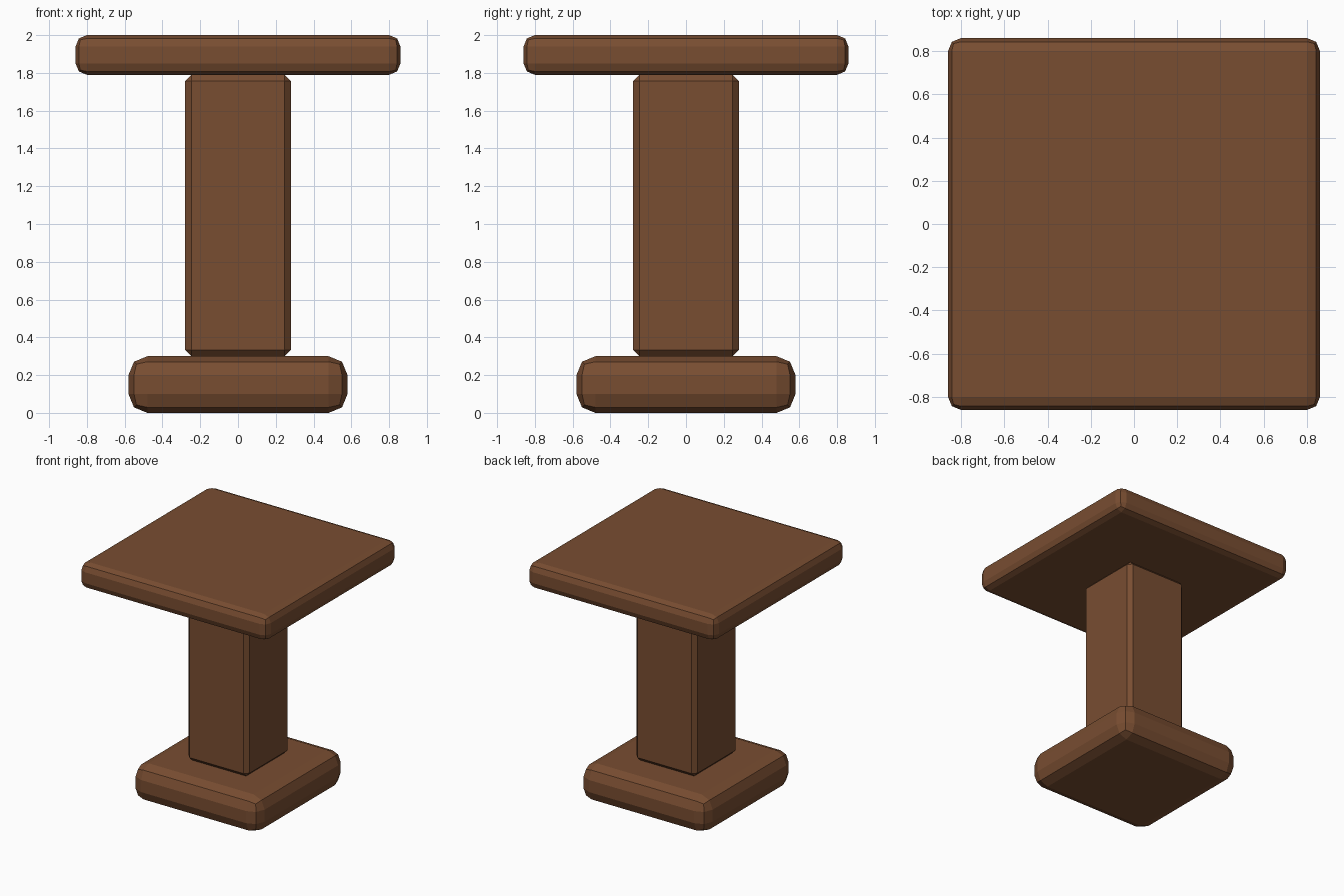
import bpy
import bmesh

if "Cube" in bpy.data.objects:
    bpy.data.objects.remove(bpy.data.objects["Cube"])

wood = bpy.data.materials.new("brown_wood")
wood.diffuse_color = (0.19, 0.075, 0.031, 1.0)
wood.use_nodes = True
wood.node_tree.nodes["Principled BSDF"].inputs["Base Color"].default_value = wood.diffuse_color


def block(name, half, z0, z1, bevel, segments):
    """Square block from z0 to z1 with all edges bevelled, flat shaded."""
    bm = bmesh.new()
    bmesh.ops.create_cube(bm, size=1.0)
    for v in bm.verts:
        v.co.x *= 2 * half
        v.co.y *= 2 * half
        v.co.z = z1 if v.co.z > 0 else z0
    bmesh.ops.bevel(bm, geom=bm.edges[:], offset=bevel, offset_type='OFFSET',
                    segments=segments, profile=0.5, affect='EDGES')
    mesh = bpy.data.meshes.new(name)
    bm.to_mesh(mesh)
    bm.free()
    mesh.materials.append(wood)
    obj = bpy.data.objects.new(name, mesh)
    bpy.context.collection.objects.link(obj)
    return obj


# Rounded foot
block("base", 0.58, 0.0, 0.30, 0.10, 2)
# Chamfered square post
block("column", 0.28, 0.30, 1.79, 0.033, 1)
# Rounded square slab
block("table_top", 0.86, 1.79, 2.0, 0.06, 2)
